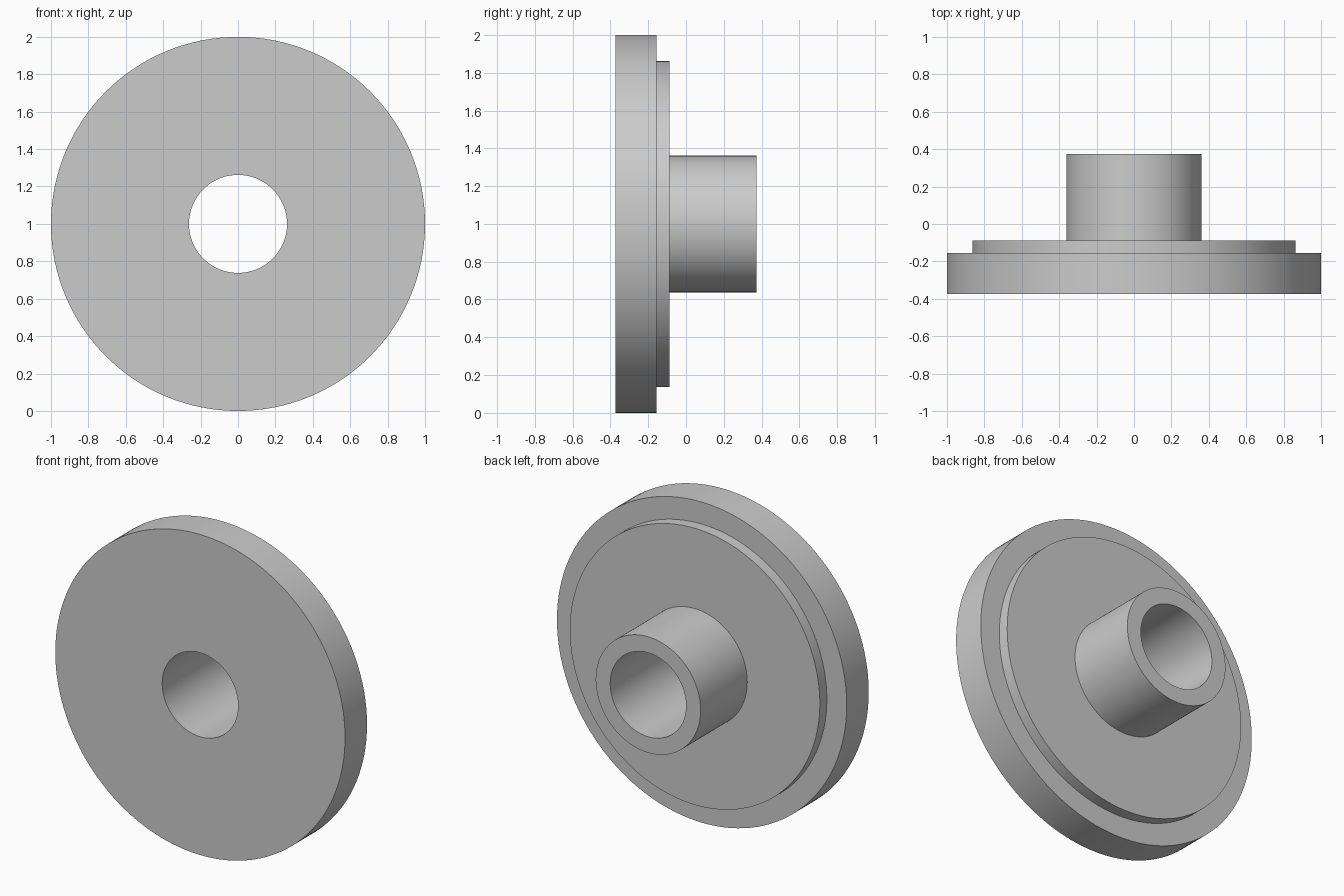
import bpy, bmesh
from math import radians
from mathutils import Matrix, Vector

if "Cube" in bpy.data.objects:
    bpy.data.objects.remove(bpy.data.objects["Cube"])

SEGMENTS = 128
CENTRE_Z = 1.0

# Closed half-section as (radius, y): flange, raised shoulder, hub, through bore
SECTION = [
    (0.262, -0.373), (1.0, -0.373), (1.0, -0.156),
    (0.863, -0.156), (0.863, -0.087), (0.362, -0.087),
    (0.362, 0.373), (0.262, 0.373),
]


def lathe(name, section):
    """Revolve a closed section around the y axis at CENTRE_Z."""
    bm = bmesh.new()
    verts = [bm.verts.new((r, y, CENTRE_Z)) for r, y in section]
    edges = [bm.edges.new((verts[i - 1], verts[i])) for i in range(len(verts))]
    bmesh.ops.spin(bm, geom=verts + edges, cent=(0, 0, CENTRE_Z), axis=(0, 1, 0),
                   angle=radians(360), steps=SEGMENTS, use_duplicate=False)
    bmesh.ops.remove_doubles(bm, verts=bm.verts, dist=1e-4)
    bmesh.ops.recalc_face_normals(bm, faces=bm.faces)
    mesh = bpy.data.meshes.new(name)
    bm.to_mesh(mesh)
    bm.free()
    obj = bpy.data.objects.new(name, mesh)
    bpy.context.collection.objects.link(obj)
    return obj


# Flanged bushing in one solid piece
bushing = lathe("flanged_bushing", SECTION)
bpy.context.view_layer.objects.active = bushing
bushing.select_set(True)
bpy.ops.object.shade_smooth_by_angle(angle=radians(30))
